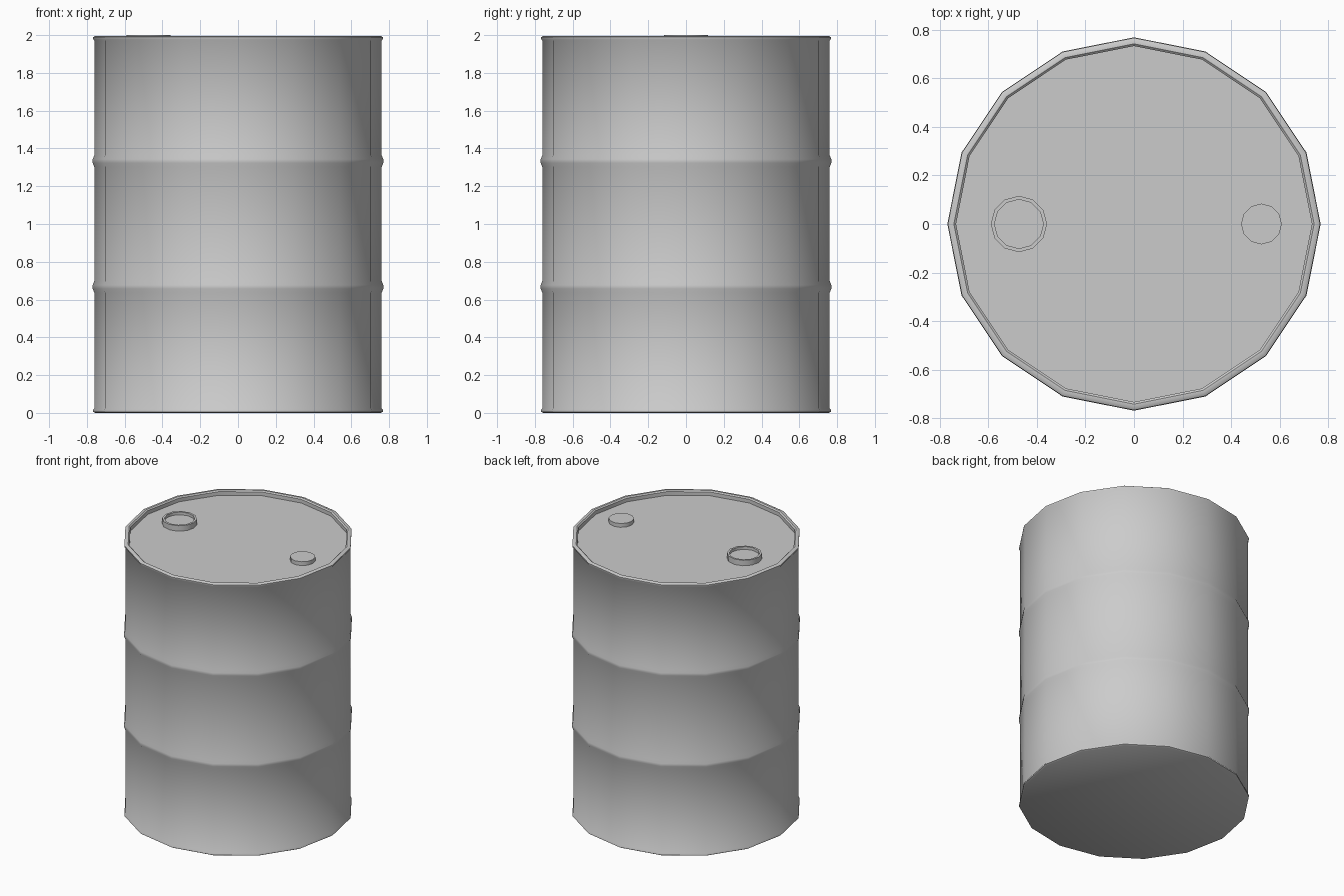
import bpy, bmesh, math

cube = bpy.data.objects.get("Cube")
if cube:
    bpy.data.objects.remove(cube, do_unlink=True)

steel = bpy.data.materials.new("grey steel")
steel.use_nodes = True
grey = (0.6, 0.6, 0.6, 1)
steel.diffuse_color = grey
steel.node_tree.nodes["Principled BSDF"].inputs["Base Color"].default_value = grey


def lathe(name, profile, sides, center=(0, 0, 0), angle=40):
    """Revolve (radius, height) points around z; both ends are capped flat."""
    bm = bmesh.new()
    rings = []
    for r, z in profile:
        rings.append([bm.verts.new((r * math.cos(math.tau * i / sides),
                                    r * math.sin(math.tau * i / sides), z))
                      for i in range(sides)])
    for low, high in zip(rings, rings[1:]):
        for i in range(sides):
            j = (i + 1) % sides
            bm.faces.new((low[i], low[j], high[j], high[i]))
    bm.faces.new(rings[0][::-1])
    bm.faces.new(rings[-1])
    mesh = bpy.data.meshes.new(name)
    bm.to_mesh(mesh)
    bm.free()
    mesh.materials.append(steel)
    obj = bpy.data.objects.new(name, mesh)
    obj.location = center
    bpy.context.collection.objects.link(obj)
    bpy.ops.object.select_all(action='DESELECT')
    obj.select_set(True)
    bpy.context.view_layer.objects.active = obj
    bpy.ops.object.shade_smooth_by_angle(angle=math.radians(angle))
    return obj


# Drum wall with two hoops, rolled rims and a recessed lid
WALL, RIM, LID = 0.761, 0.767, 1.96
wall = [(0.757, 0), (RIM, 0.006), (RIM, 0.016), (WALL, 0.024)]
for hoop in (0.667, 1.333):
    wall += [(WALL, hoop - 0.03), (0.769, hoop - 0.01),
             (0.769, hoop + 0.01), (WALL, hoop + 0.03)]
wall += [(WALL, 1.971), (RIM, 1.979), (RIM, 1.989), (0.757, 1.995),
         (0.742, 1.995), (0.733, 1.987), (0.733, LID)]
lathe("drum_body", wall, 16)

# Large bung: a raised collar with a sunken middle
lathe("large_bung", [(0.116, LID - 0.005), (0.116, 2.0), (0.101, 2.0), (0.101, 1.98)],
      12, (-0.474, 0, 0))

# Small vent plug
lathe("small_plug", [(0.084, LID - 0.005), (0.084, 1.988)], 12, (0.525, 0, 0))
